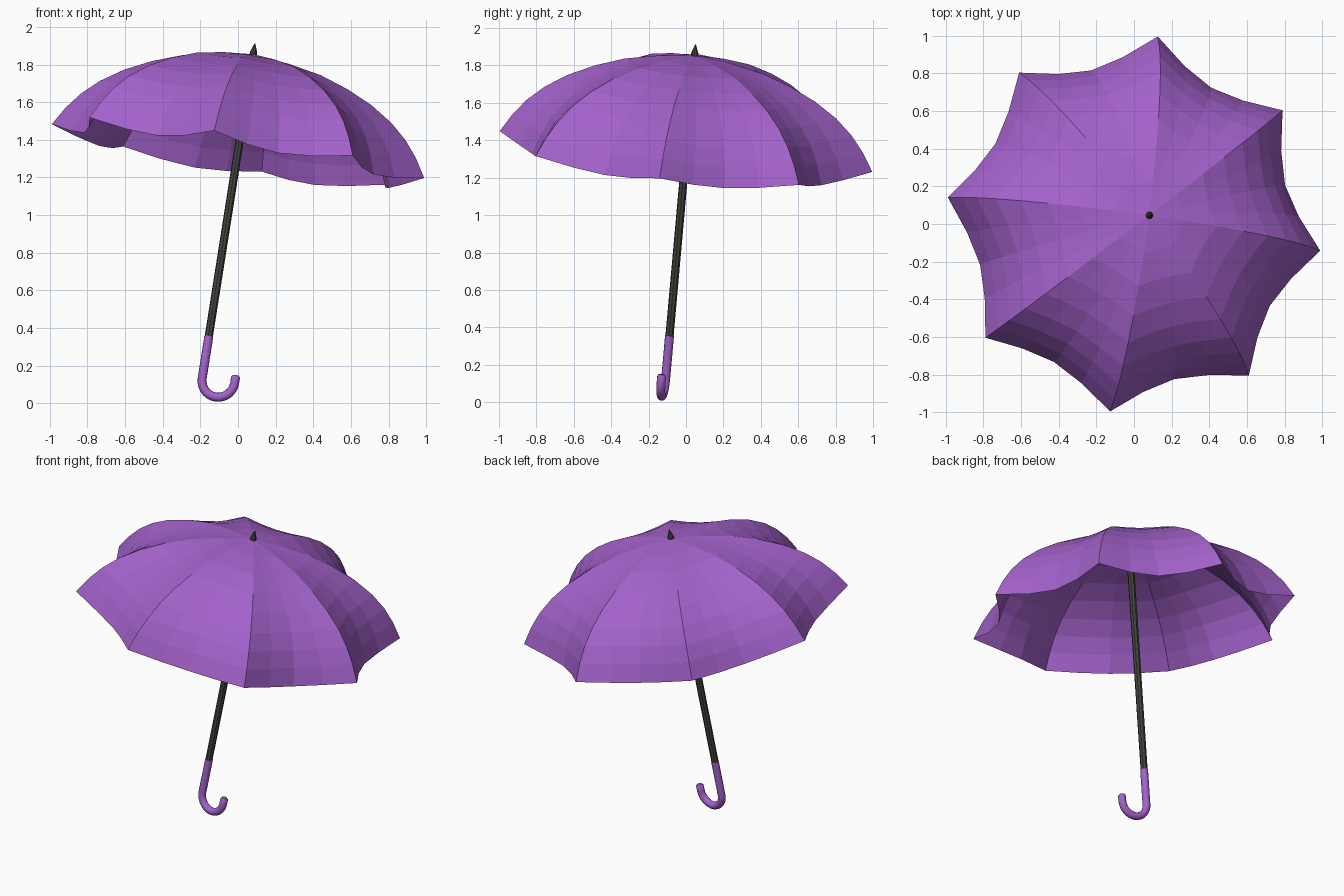
import bpy, bmesh, math
from mathutils import Vector, Matrix

if "Cube" in bpy.data.objects:
    bpy.data.objects.remove(bpy.data.objects["Cube"])

# Tilted frame: origin at the rim centre, Z along the shaft, X towards one rib
AXIS = Vector((0.155, 0.088, 0.984)).normalized()
XDIR = Vector((0.98, -0.14, -0.14))
XDIR = (XDIR - AXIS * XDIR.dot(AXIS)).normalized()
YDIR = AXIS.cross(XDIR)
FRAME = Matrix((XDIR, YDIR, AXIS)).transposed().to_4x4()
FRAME.translation = Vector((0, 0, 1.34))


def material(name, rgb):
    m = bpy.data.materials.new(name)
    m.diffuse_color = (*rgb, 1)
    m.use_nodes = True
    m.node_tree.nodes["Principled BSDF"].inputs["Base Color"].default_value = m.diffuse_color
    return m


PURPLE = material("purple", (0.37, 0.122, 0.60))
DARK = material("dark_grey", (0.055, 0.058, 0.047))


def finish(name, bm, mat, smooth=False):
    bm.transform(FRAME)
    bmesh.ops.recalc_face_normals(bm, faces=bm.faces)
    me = bpy.data.meshes.new(name)
    bm.to_mesh(me)
    bm.free()
    me.materials.append(mat)
    ob = bpy.data.objects.new(name, me)
    bpy.context.collection.objects.link(ob)
    if smooth:
        bpy.ops.object.select_all(action='DESELECT')
        ob.select_set(True)
        bpy.context.view_layer.objects.active = ob
        bpy.ops.object.shade_smooth_by_angle(angle=math.radians(50))
    return ob


def tube(name, path, mat, sides, smooth=False):
    """Capped tube in the local XZ plane; path holds (x, z, radius)."""
    bm = bmesh.new()
    rings = []
    for i, (x, z, r) in enumerate(path):
        a, b = path[max(i - 1, 0)], path[min(i + 1, len(path) - 1)]
        t = Vector((b[0] - a[0], 0, b[1] - a[1])).normalized()
        v = Vector((0, 1, 0))
        u = v.cross(t)
        rings.append([bm.verts.new(Vector((x, 0, z)) + r * (
            u * math.cos(math.tau * k / sides) + v * math.sin(math.tau * k / sides)))
            for k in range(sides)])
    for p, q in zip(rings, rings[1:]):
        for k in range(sides):
            n = (k + 1) % sides
            bm.faces.new((p[k], p[n], q[n], q[k]))
    bm.faces.new(rings[0])
    bm.faces.new(rings[-1])
    return finish(name, bm, mat, smooth)


# Canopy: eight panels stretched between arched ribs, sagging inwards between them
RIB = [(0.2, 0.499), (0.375, 0.464), (0.53, 0.41), (0.67, 0.344),
       (0.79, 0.266), (0.88, 0.185), (0.95, 0.098), (1.01, 0.0)]
PANELS, STEPS = 8, 4
bm = bmesh.new()
apex = bm.verts.new((0, 0, 0.523))
rows = []
for i, (r, h) in enumerate(RIB):
    sag = ((i + 1) / len(RIB)) ** 1.6
    row = []
    for p in range(PANELS):
        a0, a1 = math.tau * p / PANELS, math.tau * (p + 1) / PANELS
        for s in range(STEPS):
            u = s / STEPS
            bow = math.sin(math.pi * u) * sag
            c = Vector((math.cos(a0), math.sin(a0), 0)).lerp(
                Vector((math.cos(a1), math.sin(a1), 0)), u) * r
            c -= c.normalized() * 0.083 * bow
            row.append(bm.verts.new((c.x, c.y, h - 0.05 * bow)))
    rows.append(row)
N = PANELS * STEPS
for k in range(N):
    n = (k + 1) % N
    bm.faces.new((apex, rows[0][k], rows[0][n]))
    for p, q in zip(rows, rows[1:]):
        bm.faces.new((p[k], q[k], q[n], p[n]))
finish("canopy", bm, PURPLE)

# Shaft and the pointed ferrule on top
tube("shaft", [(0, -1.01, 0.022), (0, 0.515, 0.022)], DARK, 8)
tube("ferrule", [(0, 0.50, 0.019), (0, 0.535, 0.019), (0, 0.58, 0.003)], DARK, 8)

# Hooked handle: straight grip, half circle, short upturned end
R, HZ, HR = 0.088, -1.228, 0.024
hook = [(0, -1.0, HR), (0, -1.12, HR)]
hook += [(R - R * math.cos(math.pi * i / 14), HZ - R * math.sin(math.pi * i / 14), HR)
         for i in range(15)]
hook += [(2 * R, HZ + 0.032, HR), (2 * R, HZ + 0.042, HR * 0.7)]
tube("handle", hook, PURPLE, 12, True)
